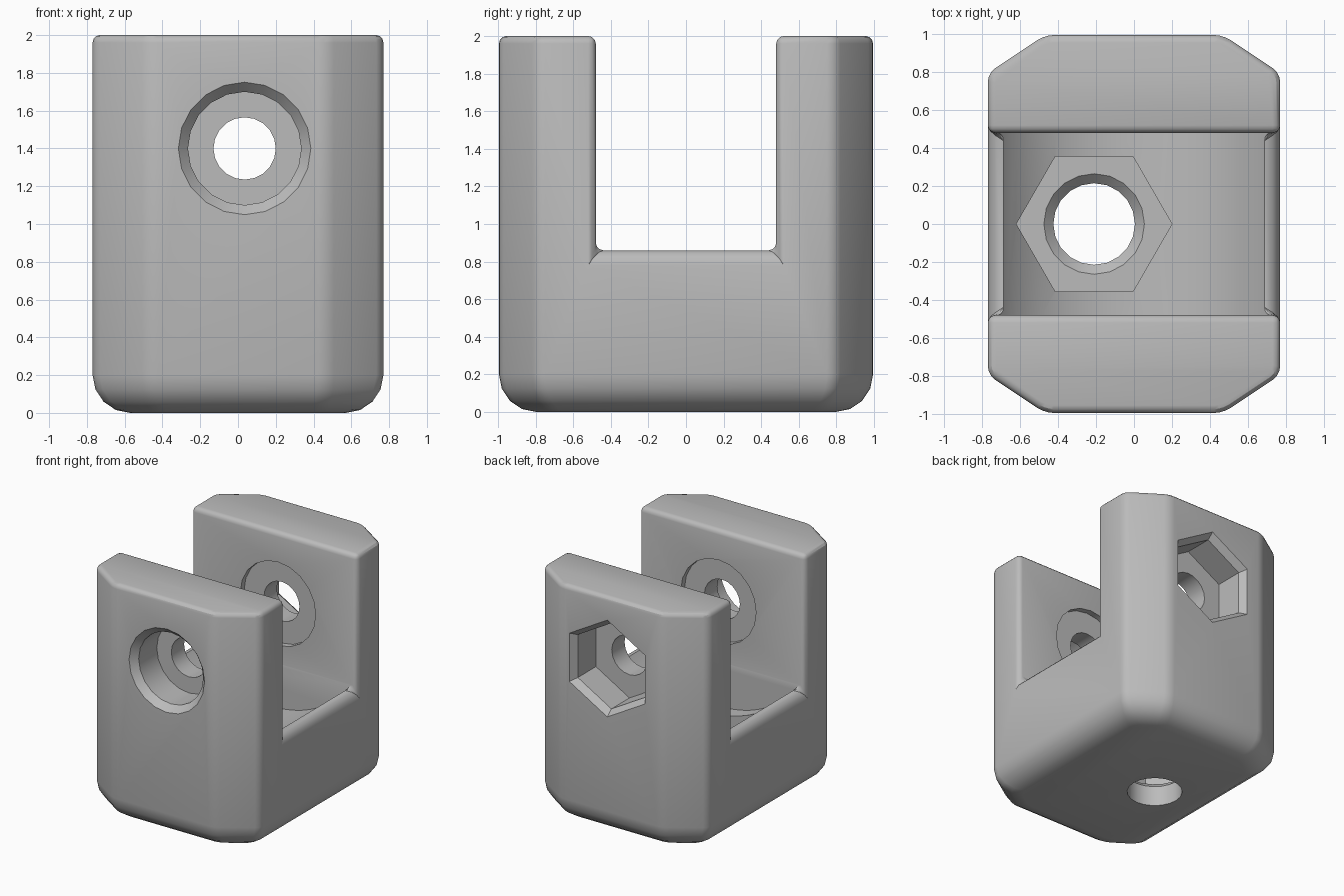
import bpy, bmesh
from math import radians, pi, cos, sin
from mathutils import Matrix, Vector

if "Cube" in bpy.data.objects:
    bpy.data.objects.remove(bpy.data.objects["Cube"])

HALF_X, HALF_Y, HEIGHT = 0.77, 0.995, 2.0
SLOT_Y, FLOOR_Z = 0.48, 0.86
PIN_X, PIN_Z = 0.035, 1.4
ALONG_Y = Matrix.Rotation(radians(-90), 4, 'X')

grey = bpy.data.materials.new("plain_grey")
grey.use_nodes = True
colour = (0.5, 0.5, 0.5, 1)
grey.diffuse_color = colour
grey.node_tree.nodes["Principled BSDF"].inputs["Base Color"].default_value = colour


def make_object(name, bm):
    bmesh.ops.recalc_face_normals(bm, faces=bm.faces)
    mesh = bpy.data.meshes.new(name)
    bm.to_mesh(mesh)
    bm.free()
    obj = bpy.data.objects.new(name, mesh)
    bpy.context.collection.objects.link(obj)
    mesh.materials.append(grey)
    return obj


def turned(name, sides, profile, matrix, phase=0.0):
    """Solid with a regular cross-section; profile holds (radius, position)."""
    bm = bmesh.new()
    rings = []
    for r, p in profile:
        angles = [phase + 2 * pi * i / sides for i in range(sides)]
        rings.append([bm.verts.new(matrix @ Vector((r * cos(a), r * sin(a), p))) for a in angles])
    for low, high in zip(rings, rings[1:]):
        for i in range(sides):
            j = (i + 1) % sides
            bm.faces.new((low[i], low[j], high[j], high[i]))
    bm.faces.new(rings[0])
    bm.faces.new(rings[-1])
    return make_object(name, bm)


def apply_modifier(obj, mod):
    bpy.ops.object.select_all(action='DESELECT')
    obj.select_set(True)
    bpy.context.view_layer.objects.active = obj
    bpy.ops.object.modifier_apply(modifier=mod.name)


def cut(obj, cutter):
    mod = obj.modifiers.new("cut", 'BOOLEAN')
    mod.operation, mod.solver, mod.object = 'DIFFERENCE', 'EXACT', cutter
    apply_modifier(obj, mod)
    bpy.data.objects.remove(cutter)


# Block with clipped corners and a rounded base
bm = bmesh.new()
quarter = [(HALF_X, 0.795), (0.47, HALF_Y)]
outline = quarter + [(-x, y) for x, y in reversed(quarter)]
outline += [(-x, -y) for x, y in outline]
base = bm.faces.new([bm.verts.new((x, y, 0)) for x, y in outline])
top = bmesh.ops.extrude_face_region(bm, geom=[base])
bmesh.ops.translate(bm, vec=(0, 0, HEIGHT),
                    verts=[v for v in top["geom"] if isinstance(v, bmesh.types.BMVert)])
bottom_edges = [e for e in bm.edges if all(v.co.z < 0.01 for v in e.verts)]
bmesh.ops.bevel(bm, geom=bottom_edges, offset=0.2, segments=4, profile=0.5, affect='EDGES')
upright = [e for e in bm.edges if abs(e.verts[0].co.z - e.verts[1].co.z) > 0.005]
bmesh.ops.bevel(bm, geom=upright, offset=0.045, segments=3, profile=0.5, affect='EDGES')
block = make_object("clevis_block", bm)

# Open slot between the two cheeks
bm = bmesh.new()
bmesh.ops.create_cube(bm, size=2, matrix=Matrix.Translation((0, 0, FLOOR_Z + 1))
                      @ Matrix.Diagonal((1.2, SLOT_Y, 1, 1)))
for v in bm.verts:
    if v.co.z > FLOOR_Z + 0.1:
        v.co.z = HEIGHT + 0.5
cut(block, make_object("slot_cutter", bm))

# Soften cheek and slot edges, with a wider round on the slot rims
bm = bmesh.new()
bm.from_mesh(block.data)
weight = bm.edges.layers.float.new("bevel_weight_edge")
for e in bm.edges:
    a, b = (v.co for v in e.verts)
    if min(a.z, b.z) > 0.7 and len(e.link_faces) == 2 and e.calc_face_angle() > radians(50):
        rim = abs(a.y - b.y) > 0.5 and max(a.z, b.z) < FLOOR_Z + 0.01
        e[weight] = 1.0 if rim else 0.5
bm.to_mesh(block.data)
bm.free()
soften = block.modifiers.new("soften", 'BEVEL')
soften.limit_method, soften.width, soften.segments = 'WEIGHT', 0.08, 3
apply_modifier(block, soften)

# Hollow floor of the slot
pin = Matrix.Translation((PIN_X, 0, PIN_Z)) @ ALONG_Y
hollow = Matrix.Translation((0, 0, PIN_Z)) @ ALONG_Y
cut(block, turned("hollow_cutter", 64, [(0.875, -0.479), (0.875, 0.479)], hollow))

# Cross bore: countersunk head seat, pin hole and shallow washer seats
cut(block, turned("cross_bore_cutter", 20, [
    (0.36, -1.005), (0.3, -0.94), (0.3, -0.7), (0.165, -0.7), (0.165, -0.53),
    (0.35, -0.53), (0.35, 0.53), (0.165, 0.53), (0.165, 0.9)], pin))

# Hexagonal nut seat in the back
cut(block, turned("back_nut_cutter", 6, [(0.36, 0.7), (0.36, 0.94), (0.415, 1.005)], pin, pi / 6))

# Hexagonal nut seat in the floor, with a bore through the base
upright_axis = Matrix.Translation((-0.21, 0, 0))
cut(block, turned("floor_nut_cutter", 6, [(0.41, 0.22), (0.41, 1.0)], upright_axis))
cut(block, turned("base_bore_cutter", 20, [
    (0.215, -0.1), (0.215, 0.17), (0.265, 0.22), (0.265, 0.4)], upright_axis))

bpy.ops.object.select_all(action='DESELECT')
block.select_set(True)
bpy.context.view_layer.objects.active = block
bpy.ops.object.shade_smooth_by_angle(angle=radians(30))
